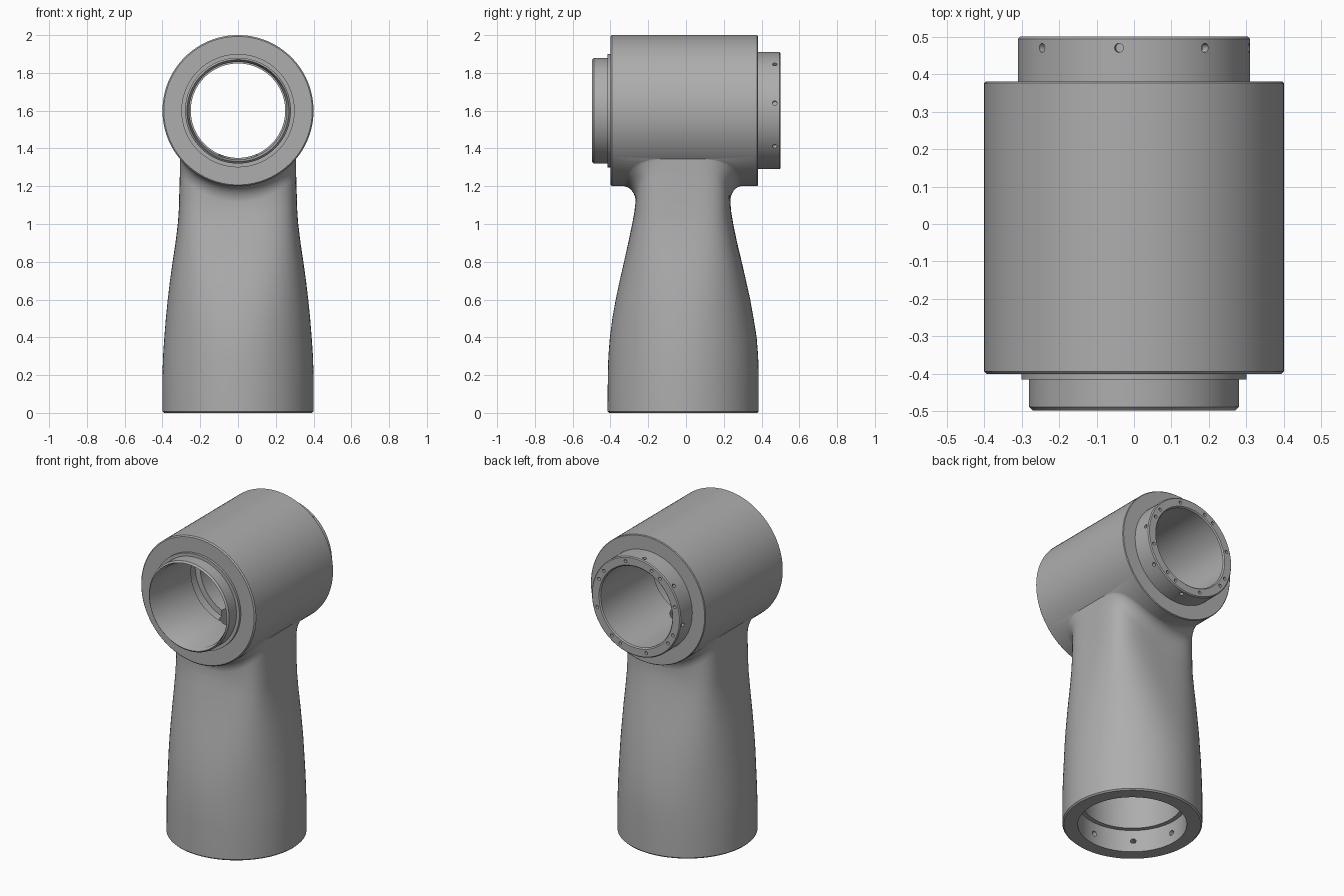
import bpy
import bmesh
import math
from mathutils import Matrix, Vector

SEG = 96
HEAD_Z = 1.6
HEAD_R = 0.4
STEM_Y = -0.015

cube = bpy.data.objects.get("Cube")
if cube:
    bpy.data.objects.remove(cube, do_unlink=True)

metal = bpy.data.materials.new("plain_grey")
metal.use_nodes = True
GREY = (0.42, 0.42, 0.42, 1)
metal.diffuse_color = GREY
metal.node_tree.nodes["Principled BSDF"].inputs["Base Color"].default_value = GREY


def finish(name, bm):
    bmesh.ops.recalc_face_normals(bm, faces=bm.faces)
    mesh = bpy.data.meshes.new(name)
    bm.to_mesh(mesh)
    bm.free()
    mesh.materials.append(metal)
    obj = bpy.data.objects.new(name, mesh)
    bpy.context.collection.objects.link(obj)
    return obj


def loft(name, rings):
    """Skin a list of equal closed rings and cap both ends."""
    bm = bmesh.new()
    loops = [[bm.verts.new(p) for p in ring] for ring in rings]
    for a, b in zip(loops, loops[1:]):
        for i in range(SEG):
            j = (i + 1) % SEG
            bm.faces.new((a[i], a[j], b[j], b[i]))
    bm.faces.new(loops[0])
    bm.faces.new(loops[-1])
    return finish(name, bm)


def lathe(name, profile, place):
    """Solid of (radius, distance) points; place maps (u, v, distance) to space."""
    angles = [math.tau * i / SEG for i in range(SEG)]
    return loft(name, [[place(r * math.cos(a), r * math.sin(a), d) for a in angles]
                       for r, d in profile])


def along_y(u, v, d):
    return (u, d, HEAD_Z + v)


def along_z(u, v, d):
    return (u, STEM_Y + v, d)


def drills(name, holes, radius, depth):
    """Many small cylinders, each given by centre and axis."""
    bm = bmesh.new()
    for centre, axis in holes:
        turn = Vector(axis).to_track_quat('Z', 'Y').to_matrix().to_4x4()
        bmesh.ops.create_cone(bm, cap_ends=True, segments=16, radius1=radius,
                              radius2=radius, depth=depth,
                              matrix=Matrix.Translation(centre) @ turn)
    return finish(name, bm)


# Horizontal head with front spigot and rear collar
body = lathe("arm_housing", [
    (0.268, -0.5), (0.28, -0.488), (0.28, -0.415), (0.3, -0.415), (0.3, -0.4),
    (0.393, -0.4), (0.4, -0.393), (0.4, 0.376), (0.396, 0.38), (0.31, 0.38),
    (0.31, 0.494), (0.304, 0.5)], along_y)

# Stem: round at the foot, blending to a rounded box below the head
# (height, half width, front y, back y, squareness)
SECTIONS = [
    (0.0, 0.392, -0.407, 0.377, 2), (0.008, 0.4, -0.415, 0.385, 2),
    (0.2, 0.4, -0.414, 0.385, 2), (0.3, 0.397, -0.411, 0.382, 2),
    (0.4, 0.39, -0.403, 0.374, 2.05), (0.5, 0.382, -0.39, 0.358, 2.15),
    (0.6, 0.372, -0.372, 0.34, 2.3), (0.7, 0.36, -0.351, 0.318, 2.5),
    (0.8, 0.346, -0.328, 0.295, 2.8), (0.9, 0.331, -0.306, 0.271, 3.2),
    (1.0, 0.319, -0.285, 0.25, 3.7), (1.06, 0.314, -0.274, 0.24, 4.1)]


def section(hx, front, back, power):
    ring = []
    for i in range(SEG):
        a = math.tau * i / SEG
        c, s = math.cos(a), math.sin(a)
        k = (abs(c) ** power + abs(s) ** power) ** (-1 / power)
        ring.append((hx * c * k, (front + back) / 2 + (back - front) / 2 * s * k))
    return ring


def head_under(x):
    return HEAD_Z - math.sqrt(HEAD_R ** 2 - x ** 2)


rings = [[(x, y, z) for x, y in section(*rest)] for z, *rest in SECTIONS]
STEPS = 8
for i in range(STEPS + 1):
    # fillet that follows the underside of the head
    t = math.pi / 2 * i / STEPS
    out = 0.07 * (1 - math.cos(t))
    drop = 0.085 * (1 - math.sin(t)) - 0.001
    rings.append([(x, y, head_under(x) - drop)
                  for x, y in section(0.308, -0.266 - out, 0.234 + out * 0.9, 4.5)])
rings.append([(x, y, z + 0.03) for x, y, z in rings[-1]])
stem = loft("stem_blend", rings)

# Through bore of the head and hollow of the stem
bore = lathe("head_bore", [
    (0.27, -0.55), (0.27, -0.495), (0.258, -0.47), (0.258, -0.1), (0.285, -0.1),
    (0.285, -0.02), (0.25, -0.02), (0.25, 0.493), (0.262, 0.505), (0.262, 0.55)], along_y)
hollow = lathe("stem_hollow", [
    (0.312, -0.05), (0.312, 0.14), (0.285, 0.14), (0.285, 0.5), (0.2, 0.9),
    (0.1, 1.03), (0.1, 1.42)], along_z)

# Screw holes: around the collar, on the collar face, inside the foot
collar, face, foot = [], [], []
for k in range(8):
    a = math.radians(7.4 + 45 * k)
    d = Vector((math.cos(a), 0, math.sin(a)))
    collar.append((Vector((0, 0.47, HEAD_Z)) + d * 0.31, d))
    a = math.radians(45 * k + 4)
    d = Vector((math.cos(a), math.sin(a), 0))
    foot.append((Vector((0, STEM_Y, 0.07)) + d * 0.315, d))
for k in range(4):
    for turn in (0, 38, 52):
        a = math.radians(-15 + 90 * k + turn)
        face.append((Vector((0.28 * math.cos(a), 0.5, HEAD_Z + 0.28 * math.sin(a))), (0, 1, 0)))

cutters = [bore, hollow,
           drills("collar_holes", collar, 0.012, 0.05),
           drills("face_holes", face, 0.01, 0.06),
           drills("foot_holes", foot, 0.016, 0.08)]

# Join stem and head, then cut everything out
for tool in [stem] + cutters:
    tool.hide_render = True
    mod = body.modifiers.new(tool.name, 'BOOLEAN')
    mod.operation = 'UNION' if tool is stem else 'DIFFERENCE'
    mod.solver = 'EXACT'
    mod.object = tool

bpy.context.view_layer.update()
result = bpy.data.meshes.new_from_object(
    body.evaluated_get(bpy.context.evaluated_depsgraph_get()))
body.modifiers.clear()
body.data = result
for tool in [stem] + cutters:
    bpy.data.objects.remove(tool, do_unlink=True)

bpy.ops.object.select_all(action='DESELECT')
body.select_set(True)
bpy.context.view_layer.objects.active = body
bpy.ops.object.shade_smooth_by_angle(angle=math.radians(30))
